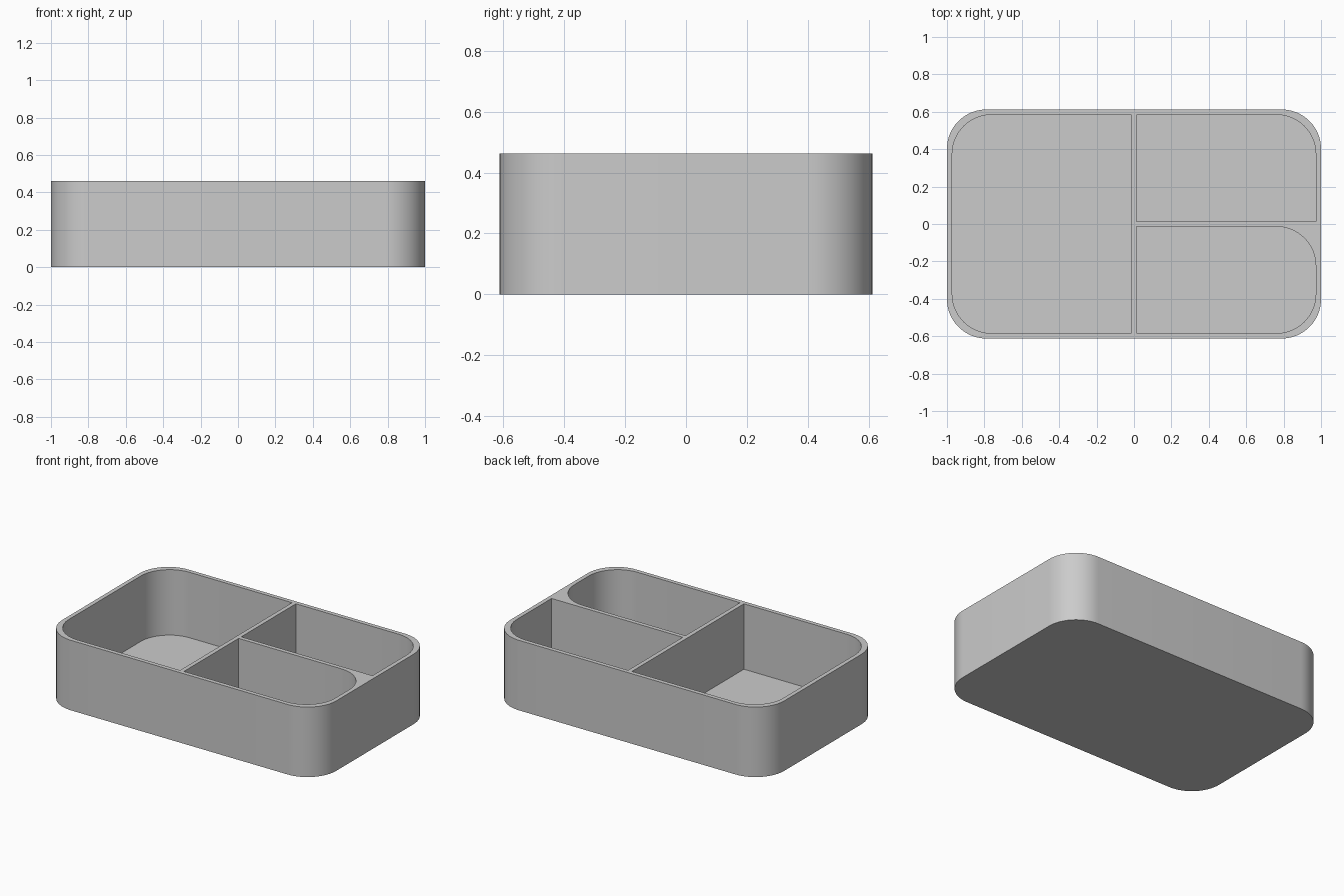
import bpy, bmesh
from math import pi, sin, cos

if "Cube" in bpy.data.objects:
    bpy.data.objects.remove(bpy.data.objects["Cube"])

HALF_X, HALF_Y, HEIGHT = 1.0, 0.612, 0.462
WALL, FLOOR, RADIUS, STEPS = 0.028, 0.03, 0.21, 16
HALF_DIVIDER = 0.014

# Plain grey material
grey = bpy.data.materials.new("Grey")
grey.use_nodes = True
grey.diffuse_color = (0.6, 0.6, 0.6, 1)
grey.node_tree.nodes["Principled BSDF"].inputs["Base Color"].default_value = (0.6, 0.6, 0.6, 1)


def rounded_block(name, x0, x1, y0, y1, z0, z1, rounded):
    """Upright block; corners run +x+y, -x+y, -x-y, +x-y and are rounded where flagged."""
    outline = []
    corners = [(x1, y1, 1, 1), (x0, y1, -1, 1), (x0, y0, -1, -1), (x1, y0, 1, -1)]
    for i, (x, y, sx, sy) in enumerate(corners):
        if not rounded[i]:
            outline.append((x, y))
            continue
        for k in range(STEPS + 1):
            a = (i + k / STEPS) * pi / 2
            outline.append((x - sx * RADIUS + RADIUS * cos(a),
                            y - sy * RADIUS + RADIUS * sin(a)))
    bm = bmesh.new()
    base = bm.faces.new([bm.verts.new((x, y, z0)) for x, y in outline])
    top = bmesh.ops.extrude_face_region(bm, geom=[base])["geom"]
    bmesh.ops.translate(bm, vec=(0, 0, z1 - z0),
                        verts=[g for g in top if isinstance(g, bmesh.types.BMVert)])
    bmesh.ops.recalc_face_normals(bm, faces=bm.faces[:])
    mesh = bpy.data.meshes.new(name)
    bm.to_mesh(mesh)
    bm.free()
    mesh.materials.append(grey)
    obj = bpy.data.objects.new(name, mesh)
    bpy.context.collection.objects.link(obj)
    return obj


# Outer body
tray = rounded_block("divided_tray", -HALF_X, HALF_X, -HALF_Y, HALF_Y, 0, HEIGHT, (1, 1, 1, 1))

# Three compartments cut from the top
IX, IY, D = HALF_X - WALL, HALF_Y - WALL, HALF_DIVIDER
pockets = {
    "large_pocket": (-IX, -D, -IY, IY, (0, 1, 1, 0)),
    "back_pocket": (D, IX, D, IY, (1, 0, 0, 0)),
    "front_pocket": (D, IX, -IY, -D, (1, 0, 0, 1)),
}
bpy.context.view_layer.objects.active = tray
for name, (x0, x1, y0, y1, rounded) in pockets.items():
    cutter = rounded_block(name, x0, x1, y0, y1, FLOOR, HEIGHT + 0.1, rounded)
    cutter.hide_render = True
    cut = tray.modifiers.new(name, "BOOLEAN")
    cut.operation, cut.solver, cut.object = "DIFFERENCE", "EXACT", cutter
    bpy.ops.object.modifier_apply(modifier=cut.name)
    bpy.data.objects.remove(cutter)

# Smooth corners, crisp rims
bpy.ops.object.select_all(action="DESELECT")
tray.select_set(True)
bpy.ops.object.shade_smooth_by_angle(angle=pi / 6)
